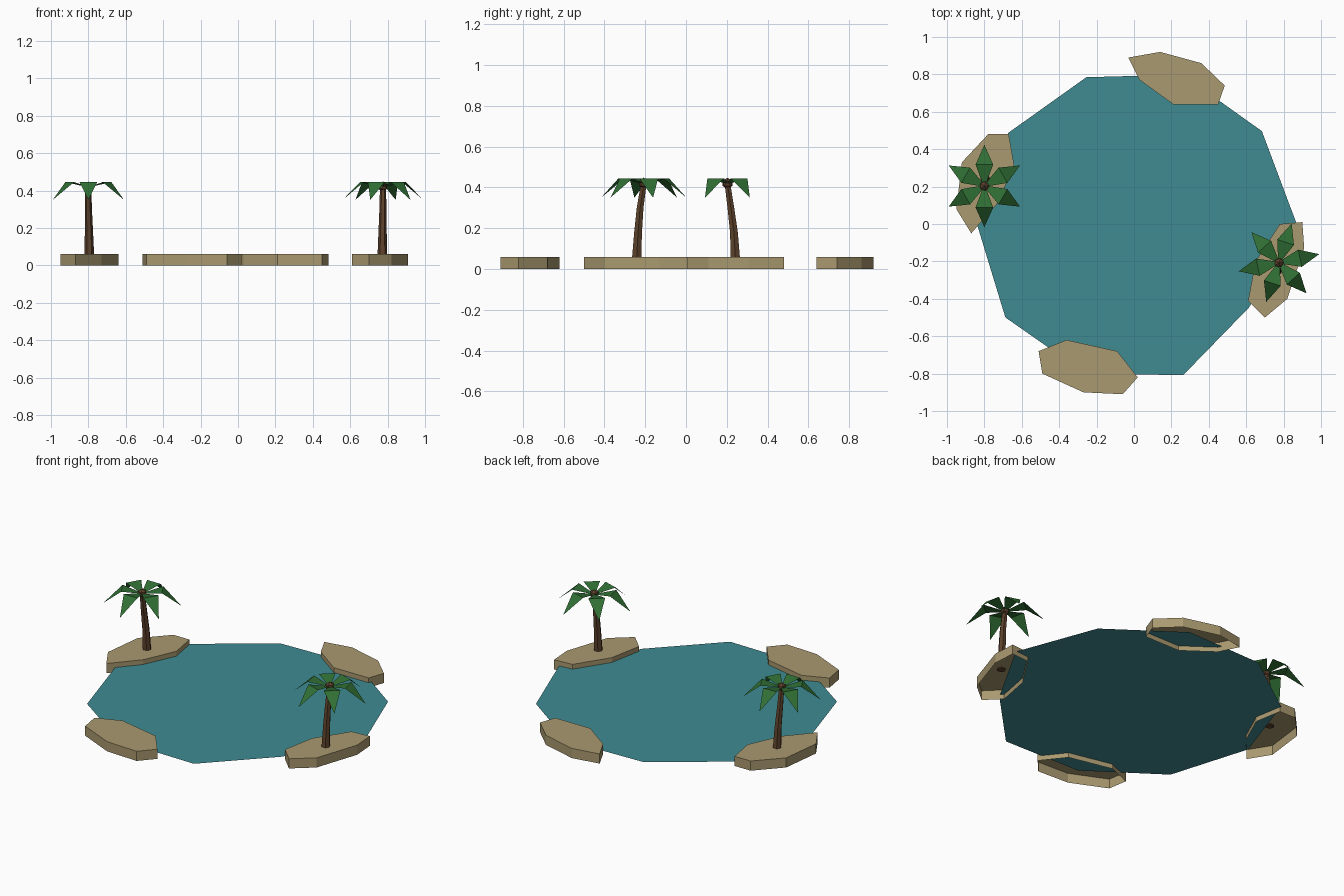
import bpy, bmesh, math
from mathutils import Vector

if "Cube" in bpy.data.objects:
    bpy.data.objects.remove(bpy.data.objects["Cube"])


def material(name, color):
    m = bpy.data.materials.new(name)
    m.diffuse_color = color
    m.use_nodes = True
    m.node_tree.nodes["Principled BSDF"].inputs["Base Color"].default_value = m.diffuse_color
    return m


SAND = material("sand", (0.40, 0.32, 0.16, 1))
WATER = material("water", (0.05, 0.26, 0.29, 0.9))
BARK = material("bark", (0.11, 0.055, 0.025, 1))
LEAF = material("leaf", (0.03, 0.16, 0.035, 1))


def finish(name, bm, mat, recalc=True):
    if recalc:
        bmesh.ops.recalc_face_normals(bm, faces=bm.faces)
    me = bpy.data.meshes.new(name)
    bm.to_mesh(me)
    bm.free()
    me.materials.append(mat)
    ob = bpy.data.objects.new(name, me)
    bpy.context.collection.objects.link(ob)
    return ob


# Water: a flat, slightly irregular ten-sided fan
def pool():
    bm = bmesh.new()
    radii = [0.87, 0.845, 0.84, 0.825, 0.83, 0.84, 0.85, 0.84, 0.85, 0.76]
    rim = [bm.verts.new((r * math.cos(i * math.pi / 5), r * math.sin(i * math.pi / 5), 0.03))
           for i, r in enumerate(radii)]
    mid = bm.verts.new((0, 0, 0.03))
    for i in range(10):
        bm.faces.new((mid, rim[i], rim[(i + 1) % 10]))
    finish("water", bm, WATER, False)


# Sand banks: outline raised into a slab that is open underneath
def bank(name, outline, height=0.06):
    bm = bmesh.new()
    low = [bm.verts.new((x, y, 0)) for x, y in outline]
    top = [bm.verts.new((x, y, height)) for x, y in outline]
    n = len(outline)
    bm.faces.new(top)
    for i in range(n):
        j = (i + 1) % n
        bm.faces.new((low[i], low[j], top[j], top[i]))
    finish(name, bm, SAND)


# Palm: bent six-sided trunk, crown ball and six drooping leaves
def palm(name, path, turn):
    bm = bmesh.new()
    rings = []
    for (x, y, z), r in zip(path, (0.026, 0.022, 0.019, 0.016)):
        rings.append([bm.verts.new((x + r * math.cos(k * math.pi / 3),
                                    y + r * math.sin(k * math.pi / 3), z)) for k in range(6)])
    for a, b in zip(rings, rings[1:]):
        for k in range(6):
            bm.faces.new((a[k], a[(k + 1) % 6], b[(k + 1) % 6], b[k]))
    bm.faces.new(rings[0])
    bm.faces.new(rings[-1])
    finish(name + "_trunk", bm, BARK)

    crown = Vector(path[-1])
    bm = bmesh.new()
    bmesh.ops.create_icosphere(bm, subdivisions=1, radius=0.028)
    bmesh.ops.translate(bm, verts=bm.verts, vec=crown)
    finish(name + "_crown", bm, BARK)

    bm = bmesh.new()
    for i in range(6):
        a = math.radians(turn + 60 * i)
        out = Vector((math.cos(a), math.sin(a), 0))
        side = Vector((-math.sin(a), math.cos(a), 0))

        def at(r, w, z):
            p = crown + out * r + side * w
            return bm.verts.new((p.x, p.y, z))

        b0, b1 = at(0.01, -0.008, 0.42), at(0.01, 0.008, 0.42)
        w0, w1 = at(0.115, -0.047, 0.445), at(0.115, 0.047, 0.445)
        tip = at(0.22, 0, 0.35)
        bm.faces.new((b0, w0, w1, b1))
        bm.faces.new((w0, tip, w1))
    finish(name + "_leaves", bm, LEAF, False)


pool()
bank("back_bank", [(-0.03, 0.89), (0.03, 0.77), (0.21, 0.64), (0.45, 0.64),
                   (0.485, 0.74), (0.36, 0.86), (0.14, 0.92)])
bank("front_bank", [(-0.51, -0.68), (-0.49, -0.80), (-0.27, -0.90), (-0.06, -0.91),
                    (0.02, -0.82), (-0.09, -0.68), (-0.36, -0.62)])
bank("left_bank", [(-0.78, 0.48), (-0.92, 0.33), (-0.95, 0.08), (-0.87, -0.05),
                   (-0.73, 0.11), (-0.64, 0.31), (-0.67, 0.48)])
bank("right_bank", [(0.78, 0.0), (0.65, -0.20), (0.61, -0.41), (0.70, -0.50),
                    (0.82, -0.40), (0.91, -0.13), (0.90, 0.01)])
palm("left_palm", [(-0.795, 0.242, 0.055), (-0.797, 0.235, 0.18),
                   (-0.80, 0.22, 0.30), (-0.80, 0.203, 0.42)], 30)
palm("right_palm", [(0.772, -0.242, 0.055), (0.773, -0.235, 0.18),
                    (0.775, -0.225, 0.30), (0.775, -0.207, 0.42)], 12)
